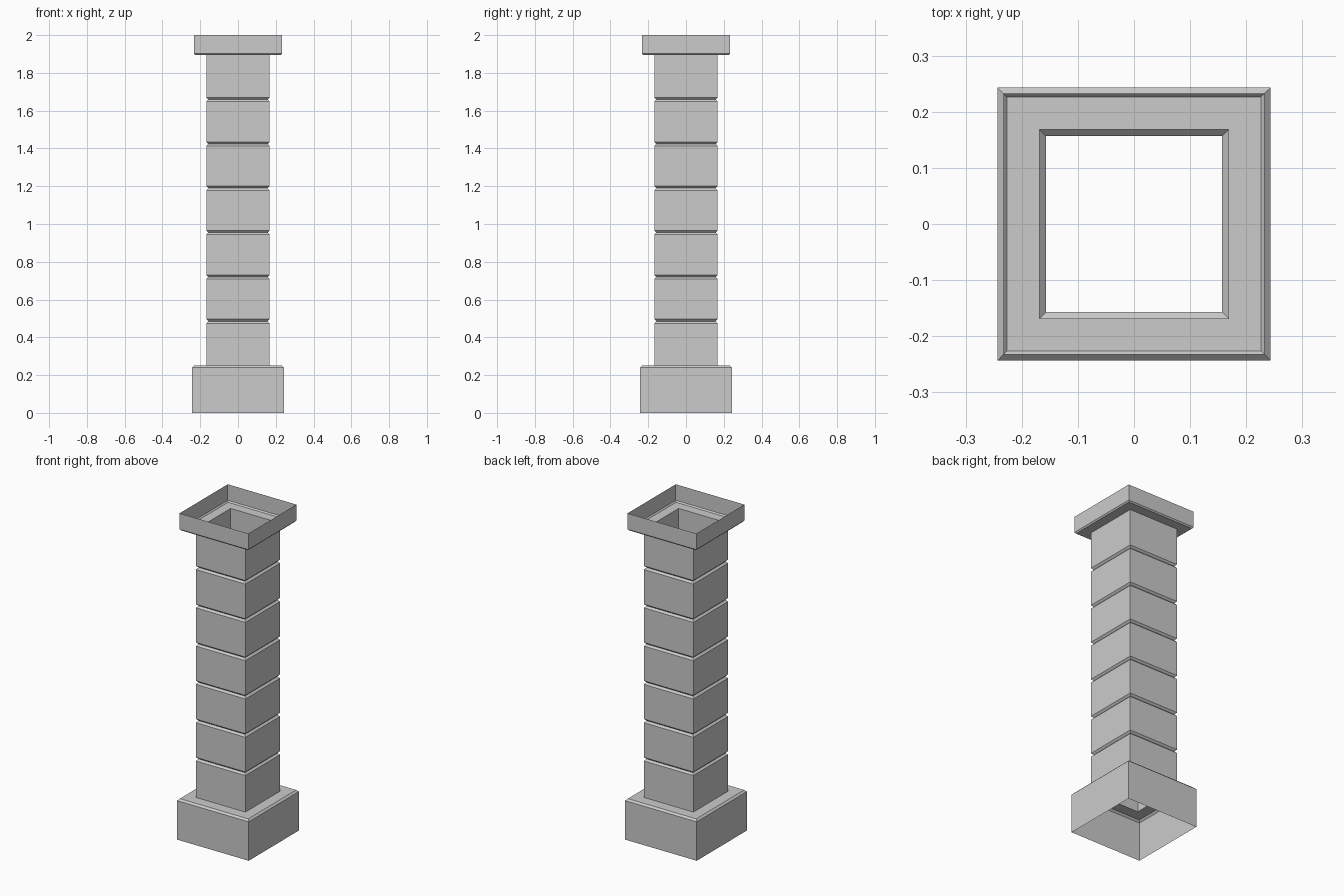
import bpy, bmesh

if "Cube" in bpy.data.objects:
    bpy.data.objects.remove(bpy.data.objects["Cube"])

CORNERS = [(-1, -1), (1, -1), (1, 1), (-1, 1)]


def square_shell(name, profile):
    """Loft square rings through (half_width, z) points, open at both ends."""
    bm = bmesh.new()
    rings = [[bm.verts.new((sx * w, sy * w, z)) for sx, sy in CORNERS]
             for w, z in profile]
    for low, high in zip(rings, rings[1:]):
        for i in range(4):
            j = (i + 1) % 4
            bm.faces.new((low[i], low[j], high[j], high[i]))
    mesh = bpy.data.meshes.new(name)
    bm.to_mesh(mesh)
    bm.free()
    obj = bpy.data.objects.new(name, mesh)
    bpy.context.collection.objects.link(obj)
    return obj


SHAFT, GROOVE = 0.168, 0.157
BOTTOM, TOP, BLOCKS = 0.25, 1.894, 7

# Plinth with a chamfered top edge
square_shell("base", [(0.243, 0), (0.243, 0.239), (0.232, BOTTOM), (SHAFT, BOTTOM)])

# Shaft of stacked blocks with V-shaped joints
step = (TOP - BOTTOM) / BLOCKS
shaft = [(SHAFT, BOTTOM)]
for k in range(1, BLOCKS):
    z = BOTTOM + k * step
    shaft += [(SHAFT, z - 0.011), (GROOVE, z), (SHAFT, z + 0.011)]
shaft.append((SHAFT, TOP))
square_shell("shaft", shaft)

# Open-topped capital with a chamfered lower edge
square_shell("capital", [(SHAFT, TOP), (0.226, TOP), (0.233, 1.902), (0.233, 2.0)])
